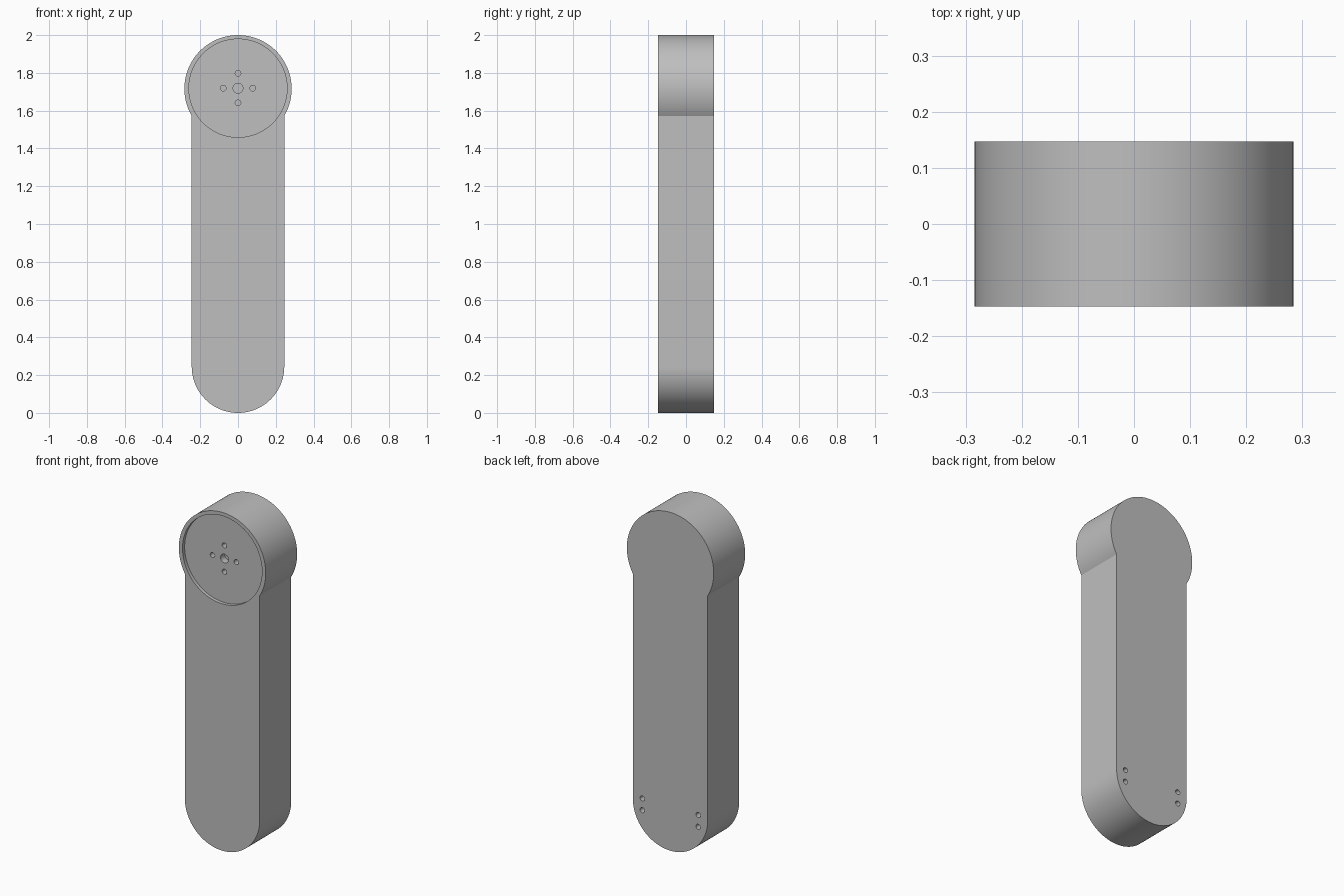
import bpy, bmesh, math
from mathutils import Matrix

cube = bpy.data.objects.get("Cube")
if cube:
    bpy.data.objects.remove(cube, do_unlink=True)

HALF_DEPTH = 0.147
ARM_R, HEAD_R = 0.245, 0.284
HEAD_Z = 2 - HEAD_R
DISC_Z = 1.719
RECESS = 0.02

grey = bpy.data.materials.new("plain grey")
grey.use_nodes = True
colour = (0.52, 0.52, 0.52, 1)
grey.diffuse_color = colour
grey.node_tree.nodes["Principled BSDF"].inputs["Base Color"].default_value = colour


def add_object(name, bm):
    bmesh.ops.recalc_face_normals(bm, faces=bm.faces)
    mesh = bpy.data.meshes.new(name)
    bm.to_mesh(mesh)
    bm.free()
    mesh.materials.append(grey)
    obj = bpy.data.objects.new(name, mesh)
    bpy.context.collection.objects.link(obj)
    return obj


def arc(radius, z, start, end, steps):
    angles = [start + (end - start) * i / steps for i in range(steps + 1)]
    return [(radius * math.cos(a), z + radius * math.sin(a)) for a in angles]


# Arm outline: rounded foot, straight sides and a wider round head
neck = math.acos(ARM_R / HEAD_R)
outline = arc(ARM_R, ARM_R, -math.pi, 0, 48)
outline += arc(HEAD_R, HEAD_Z, -neck, math.pi + neck, 80)
bm = bmesh.new()
face = bm.faces.new([bm.verts.new((x, -HALF_DEPTH, z)) for x, z in outline])
sweep = bmesh.ops.extrude_face_region(bm, geom=[face])
moved = [v for v in sweep["geom"] if isinstance(v, bmesh.types.BMVert)]
bmesh.ops.translate(bm, verts=moved, vec=(0, 2 * HALF_DEPTH, 0))
arm = add_object("arm_body", bm)


def drill(name, holes, y_from, y_to, sides):
    """Cut round pockets, given as (x, z, radius), between two depths."""
    bm = bmesh.new()
    for x, z, radius in holes:
        place = Matrix.Translation((x, (y_from + y_to) / 2, z))
        bmesh.ops.create_cone(
            bm, cap_ends=True, segments=sides, radius1=radius, radius2=radius,
            depth=abs(y_to - y_from),
            matrix=place @ Matrix.Rotation(math.pi / 2, 4, "X"))
    cutter = add_object(name, bm)
    cutter.hide_render = True
    mod = arm.modifiers.new(name, "BOOLEAN")
    mod.operation, mod.solver, mod.object = "DIFFERENCE", "EXACT", cutter
    bpy.context.view_layer.objects.active = arm
    bpy.ops.object.modifier_apply(modifier=name)
    bpy.data.objects.remove(cutter, do_unlink=True)


# Shallow round recess in the front of the head
floor = -HALF_DEPTH + RECESS
drill("head_recess", [(0, DISC_Z, 0.26)], -HALF_DEPTH - 0.05, floor, 96)

# Centre hole with four screw holes around it
bolts = [(0.078 * math.cos(a), DISC_Z + 0.078 * math.sin(a), 0.015)
         for a in (i * math.pi / 2 for i in range(4))]
drill("hub_holes", bolts + [(0, DISC_Z, 0.026)], floor - 0.01, floor + 0.04, 32)

# Two pairs of screw holes low on the back
pairs = [(side * 0.183, z, 0.015) for side in (-1, 1) for z in (0.19, 0.26)]
drill("back_holes", pairs, HALF_DEPTH - 0.05, HALF_DEPTH + 0.05, 32)

# Smooth round walls with crisp rims
bpy.ops.object.select_all(action="DESELECT")
arm.select_set(True)
bpy.context.view_layer.objects.active = arm
bpy.ops.object.shade_smooth_by_angle(angle=math.radians(25))
